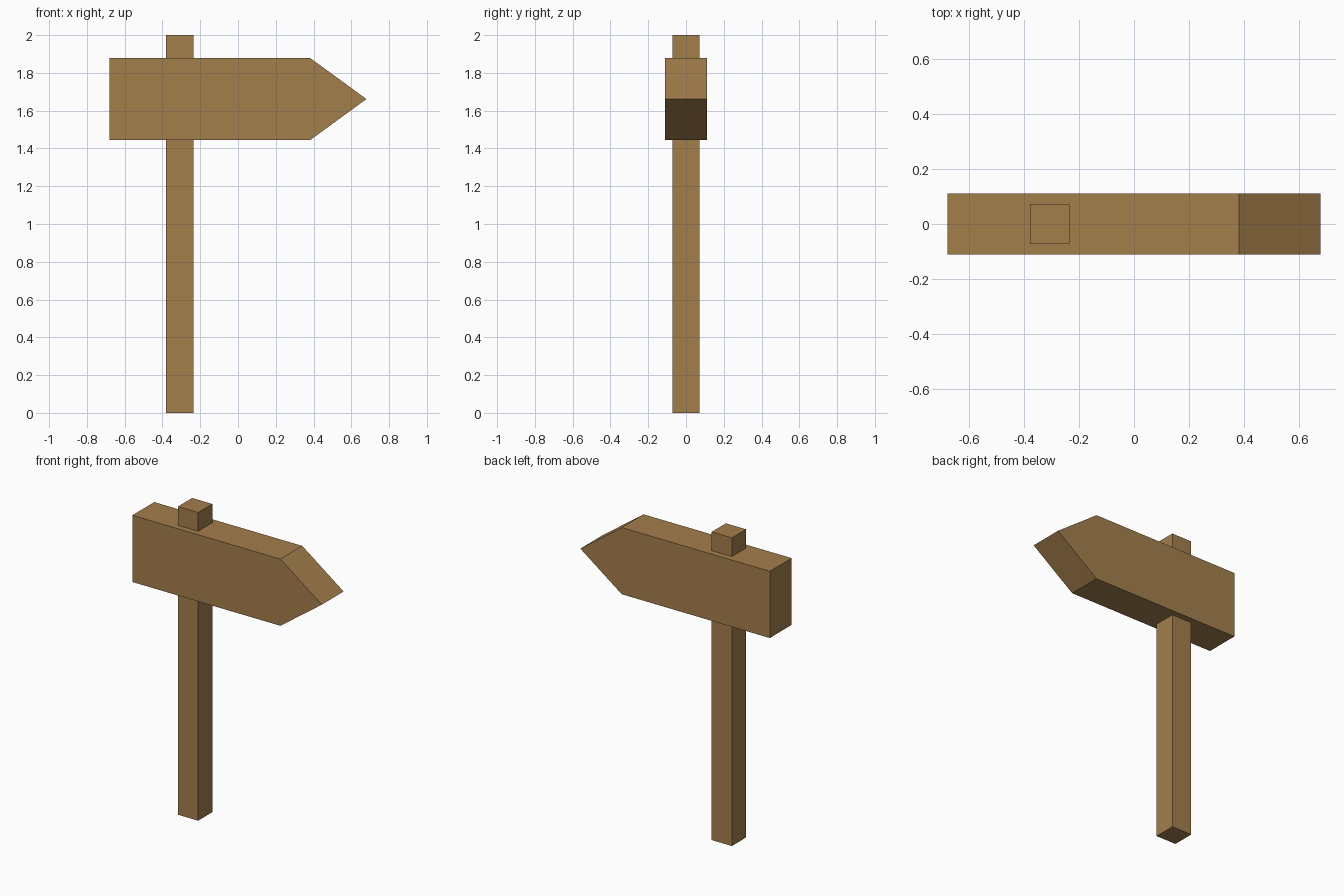
import bpy, bmesh

if "Cube" in bpy.data.objects:
    bpy.data.objects.remove(bpy.data.objects["Cube"])

wood = bpy.data.materials.new("brown wood")
wood.diffuse_color = (0.37, 0.21, 0.073, 1)
wood.use_nodes = True
wood.node_tree.nodes["Principled BSDF"].inputs["Base Color"].default_value = wood.diffuse_color


def extrude_profile(name, points, depth):
    """Extrude an x/z outline symmetrically along y."""
    bm = bmesh.new()
    face = bm.faces.new([bm.verts.new((x, -depth / 2, z)) for x, z in points])
    result = bmesh.ops.extrude_face_region(bm, geom=[face])
    verts = [g for g in result["geom"] if isinstance(g, bmesh.types.BMVert)]
    bmesh.ops.translate(bm, verts=verts, vec=(0, depth, 0))
    bmesh.ops.recalc_face_normals(bm, faces=bm.faces)
    mesh = bpy.data.meshes.new(name)
    bm.to_mesh(mesh)
    bm.free()
    mesh.materials.append(wood)
    obj = bpy.data.objects.new(name, mesh)
    bpy.context.collection.objects.link(obj)
    return obj


# Square upright post, running through the board
extrude_profile("post", [(-0.38, 0), (-0.235, 0), (-0.235, 2), (-0.38, 2)], 0.145)

# Thick arrow-shaped board pointing right
bottom, top, tip = 1.445, 1.878, 0.68
extrude_profile("arrow_board",
                [(-tip, bottom), (0.383, bottom), (tip, (bottom + top) / 2),
                 (0.383, top), (-tip, top)], 0.224)
